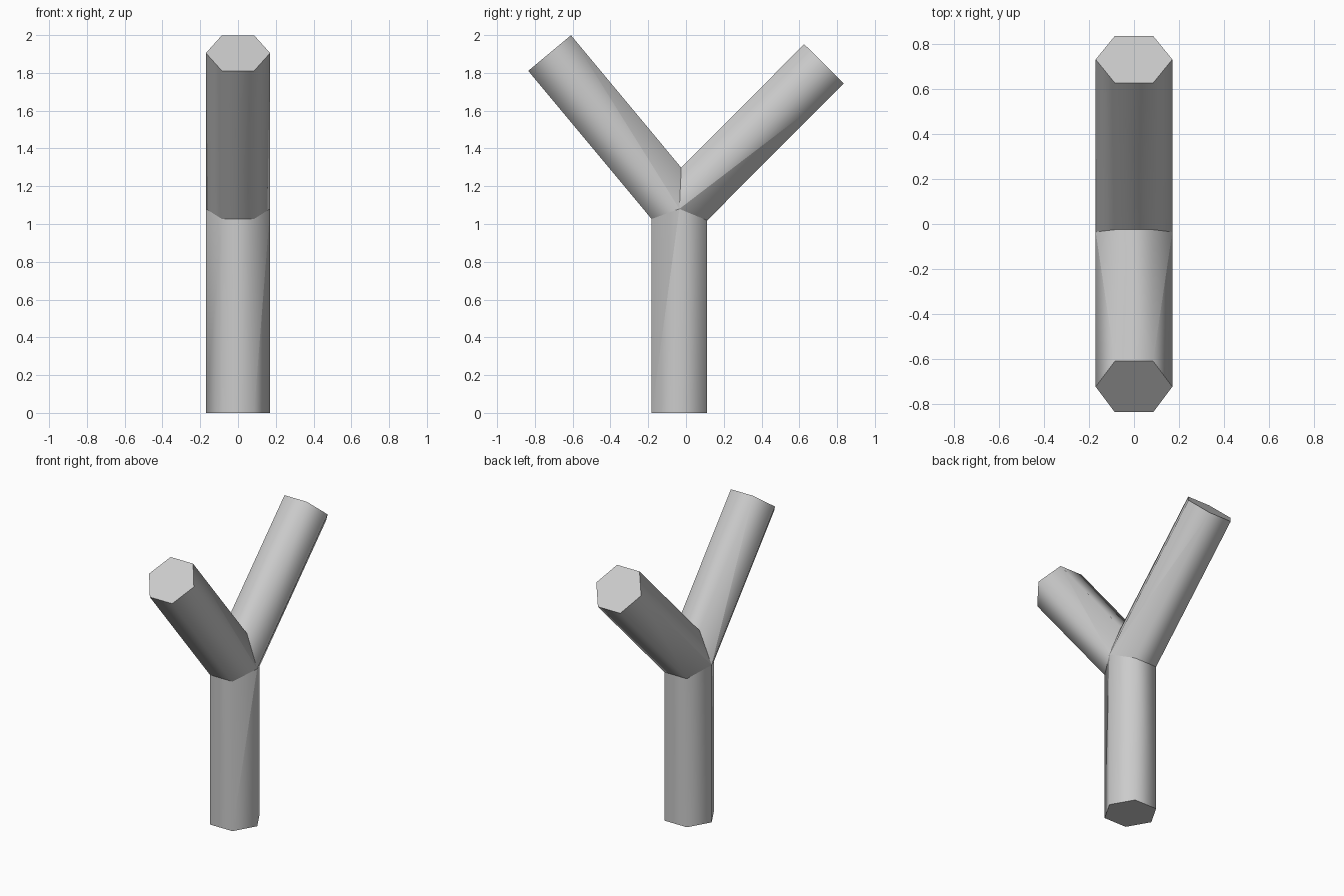
import bpy, bmesh
from math import radians
from mathutils import Vector, Matrix

cube = bpy.data.objects.get("Cube")
if cube:
    bpy.data.objects.remove(cube, do_unlink=True)

RADIUS = 0.17
JOINT = Vector((0, -0.035, 1.08))
# Centre of the open end of each limb
ENDS = {
    "trunk_post": Vector((0, -0.035, 0)),
    "front_branch": Vector((0, -0.722, 1.905)),
    "back_branch": Vector((0, 0.73, 1.848)),
}

grey = bpy.data.materials.new("light_grey")
grey.use_nodes = True
grey.diffuse_color = (0.6, 0.6, 0.6, 1)
grey.node_tree.nodes["Principled BSDF"].inputs["Base Color"].default_value = (0.6, 0.6, 0.6, 1)


def make_limb(name, end):
    """Six-sided limb running past the joint, mitred against the other limbs."""
    axis = (end - JOINT).normalized()
    start = JOINT - axis * 0.5
    side = Vector((1, 0, 0))
    frame = Matrix((side, axis.cross(side), axis)).transposed().to_4x4()
    bm = bmesh.new()
    bmesh.ops.create_cone(
        bm, cap_ends=True, segments=6, radius1=RADIUS, radius2=RADIUS,
        depth=(end - start).length,
        matrix=Matrix.Translation((start + end) / 2) @ frame @ Matrix.Rotation(radians(30), 4, "Z"))
    # Put a corner of the hexagon on the x axis
    if max(v.co.x for v in bm.verts) < RADIUS * 0.95:
        bmesh.ops.rotate(bm, verts=bm.verts, cent=JOINT,
                         matrix=Matrix.Rotation(radians(30), 3, axis))
    # Mitre planes
    for other in ENDS.values():
        if other is not end:
            normal = axis - (other - JOINT).normalized()
            bmesh.ops.bisect_plane(
                bm, geom=bm.verts[:] + bm.edges[:] + bm.faces[:],
                plane_co=JOINT, plane_no=normal, clear_inner=True)
    bmesh.ops.recalc_face_normals(bm, faces=bm.faces)
    mesh = bpy.data.meshes.new(name)
    bm.to_mesh(mesh)
    bm.free()
    mesh.materials.append(grey)
    obj = bpy.data.objects.new(name, mesh)
    bpy.context.collection.objects.link(obj)
    bpy.ops.object.select_all(action="DESELECT")
    obj.select_set(True)
    bpy.context.view_layer.objects.active = obj
    bpy.ops.object.shade_smooth_by_angle(angle=radians(65))


for limb_name, limb_end in ENDS.items():
    make_limb(limb_name, limb_end)
